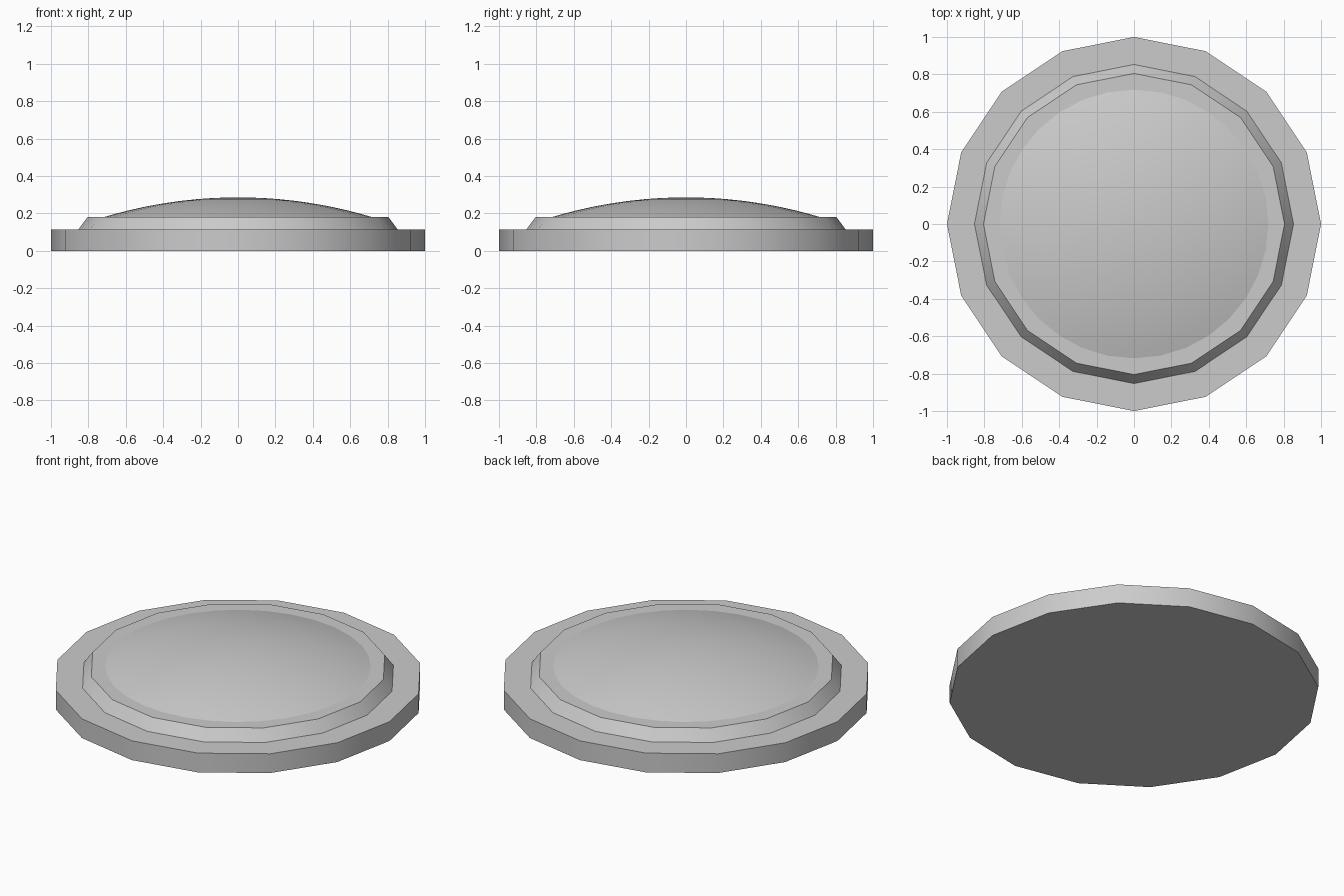
import bpy, bmesh, math

if "Cube" in bpy.data.objects:
    bpy.data.objects.remove(bpy.data.objects["Cube"])


def lathe(name, profile, sides):
    """Spin a (radius, z) profile around z; ends are capped or closed to a pole."""
    bm = bmesh.new()
    rings = []
    for r, z in profile:
        if r == 0:
            rings.append([bm.verts.new((0, 0, z))])
        else:
            rings.append([bm.verts.new((r * math.cos(2 * math.pi * i / sides),
                                        r * math.sin(2 * math.pi * i / sides), z))
                          for i in range(sides)])
    for a, b in zip(rings, rings[1:]):
        for i in range(sides):
            j = (i + 1) % sides
            if len(b) == 1:
                bm.faces.new((a[i], a[j], b[0]))
            else:
                bm.faces.new((a[i], a[j], b[j], b[i]))
    for ring in (rings[0], rings[-1]):
        if len(ring) > 1:
            bm.faces.new(ring)
    bmesh.ops.recalc_face_normals(bm, faces=bm.faces)
    mesh = bpy.data.meshes.new(name)
    bm.to_mesh(mesh)
    bm.free()
    obj = bpy.data.objects.new(name, mesh)
    bpy.context.collection.objects.link(obj)
    bpy.ops.object.select_all(action='DESELECT')
    obj.select_set(True)
    bpy.context.view_layer.objects.active = obj
    bpy.ops.object.shade_smooth_by_angle(angle=math.radians(30))
    return obj


# Flat base disc and bevelled bezel, each a 16-sided step, in one shell
lathe("base_and_bezel", [(1.0, 0.0), (1.0, 0.115), (0.853, 0.115), (0.805, 0.18)], 16)

# Shallow spherical lens
edge_r, edge_z, top_z = 0.725, 0.178, 0.286
h = top_z - edge_z
R = (edge_r ** 2 + h ** 2) / (2 * h)
steps = 10
max_a = math.asin(edge_r / R)
dome = []
for k in range(steps, 0, -1):
    a = max_a * k / steps
    dome.append((R * math.sin(a), top_z - R * (1 - math.cos(a))))
dome.append((0, top_z))
lathe("lens_dome", dome, 32)
